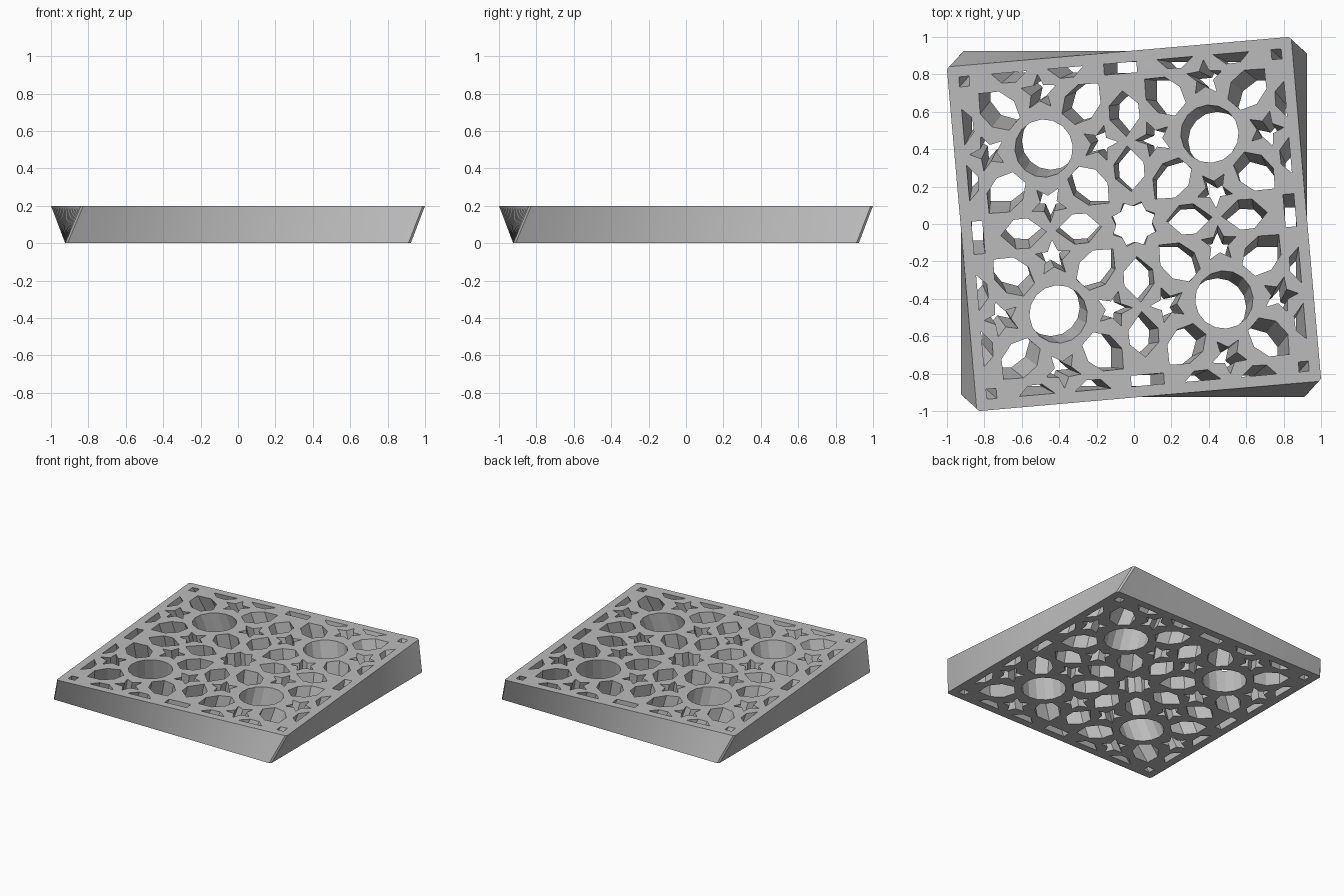
import bpy
import bmesh
from math import pi, cos, sin, radians
from mathutils import Vector, Matrix

HALF, CHAMFER, HEIGHT = 0.924, 0.013, 0.2
TWIST = radians(5)
MID = 0.445          # half of the repeating tile
FRAME = 0.865        # inner edge of the solid frame

cube = bpy.data.objects.get("Cube")
if cube:
    bpy.data.objects.remove(cube, do_unlink=True)


def star(points, outer, inner, start):
    step = pi / points
    return [Vector(((outer, inner)[i % 2] * cos(start + i * step),
                    (outer, inner)[i % 2] * sin(start + i * step)))
            for i in range(points * 2)]


def mirrored(half):
    """Close a half outline by reflecting it over the x axis."""
    pts = [Vector(p) for p in half]
    return pts + [Vector((p.x, -p.y)) for p in reversed(pts) if p.y > 0]


def turn(pts, angle, offset=(0, 0)):
    rot = Matrix.Rotation(angle, 2)
    return [rot @ p + Vector(offset) for p in pts]


def clip(pts):
    """Trim an outline to the opening of the frame."""
    for axis in (0, 1):
        for sign in (1, -1):
            out = []
            for a, b in zip(pts, pts[1:] + pts[:1]):
                da, db = FRAME - sign * a[axis], FRAME - sign * b[axis]
                if da >= 0:
                    out.append(a)
                if da * db < 0:
                    out.append(a.lerp(b, da / (da - db)))
            pts = out
    return pts


def box(x, y, w, h):
    return [Vector((x + i * w, y + j * h)) for i, j in ((-1, -1), (1, -1), (1, 1), (-1, 1))]


# Openings around one eight-pointed star
axis_petal = mirrored([(0.175, 0), (0.25, 0.078), (0.325, 0.08), (0.42, 0)])
diagonal_petal = mirrored([(0.175, 0), (0.25, 0.078), (0.345, 0.09), (0.425, 0.045)])
small_star = star(5, 0.098, 0.046, pi)

holes = []
for cx in (-1, 0, 1):
    for cy in (-1, 0, 1):
        c = Vector((cx, cy)) * 2 * MID
        for k in range(4):
            quarter = k * pi / 2
            holes.append(turn(axis_petal, quarter, c))
            holes.append(turn(diagonal_petal, quarter + pi / 4, c))
            # two small stars flank the far end of each axis petal;
            # only one is made here, its partner comes from the next tile
            side = turn([Vector((MID, 0.145))], quarter, c)[0]
            holes.append(turn(small_star, quarter + pi / 2, side))
        if cx == cy == 0:
            holes.append(star(8, 0.125, 0.096, pi / 8))

# Round openings in the four rosettes
for sx in (-1, 1):
    for sy in (-1, 1):
        holes.append(turn(star(8, 0.155, 0.155, 0), 0, (sx * MID, sy * MID)))
        holes.append(box(sx * 0.838, sy * 0.838, 0.027, 0.027))
    holes.append(box(0, sx * 0.836, 0.088, 0.029))
    holes.append(box(sx * 0.836, 0, 0.029, 0.088))

# Keep one copy of each opening and trim those that meet the frame
openings, seen = [], set()
for h in holes:
    c = sum(h, Vector((0, 0))) / len(h)
    key = (round(c.x, 2) + 0.0, round(c.y, 2) + 0.0)
    if max(abs(c.x), abs(c.y)) > 0.9 or key in seen:
        continue
    trimmed = clip(h)
    if len(trimmed) > 2:
        seen.add(key)
        openings.append(trimmed)

# Outer outline with clipped corners and divided sides
outline = []
reach = HALF - CHAMFER
for k in range(4):
    side = [Vector((HALF, -reach + 2 * reach * i / 16)) for i in range(17)]
    outline += turn(side, k * pi / 2)

# Fill the outline and extrude it
curve = bpy.data.curves.new("panel_outline", "CURVE")
curve.dimensions, curve.fill_mode, curve.extrude = "2D", "BOTH", HEIGHT / 2
for pts in [outline] + openings:
    spline = curve.splines.new("POLY")
    spline.points.add(len(pts) - 1)
    for point, p in zip(spline.points, pts):
        point.co = (p.x, p.y, 0, 1)
    spline.use_cyclic_u = True
helper = bpy.data.objects.new("panel_outline", curve)
bpy.context.collection.objects.link(helper)
bpy.context.view_layer.update()
evaluated = helper.evaluated_get(bpy.context.evaluated_depsgraph_get())
mesh = bpy.data.meshes.new_from_object(evaluated)
bpy.data.objects.remove(helper, do_unlink=True)

# Twist the slab from bottom to top
bm = bmesh.new()
bm.from_mesh(mesh)
bmesh.ops.remove_doubles(bm, verts=bm.verts, dist=0.0005)
for v in bm.verts:
    z = v.co.z + HEIGHT / 2
    v.co = Matrix.Rotation(TWIST * z / HEIGHT, 3, "Z") @ Vector((v.co.x, v.co.y, z))
bmesh.ops.recalc_face_normals(bm, faces=bm.faces)
bm.to_mesh(mesh)
bm.free()

panel = bpy.data.objects.new("lattice_panel", mesh)
bpy.context.collection.objects.link(panel)

grey = bpy.data.materials.new("light_grey")
grey.use_nodes = True
colour = (0.5, 0.5, 0.5, 1)
grey.diffuse_color = colour
grey.node_tree.nodes["Principled BSDF"].inputs["Base Color"].default_value = colour
mesh.materials.clear()
mesh.materials.append(grey)

bpy.ops.object.select_all(action="DESELECT")
panel.select_set(True)
bpy.context.view_layer.objects.active = panel
bpy.ops.object.shade_smooth_by_angle(angle=radians(20))
